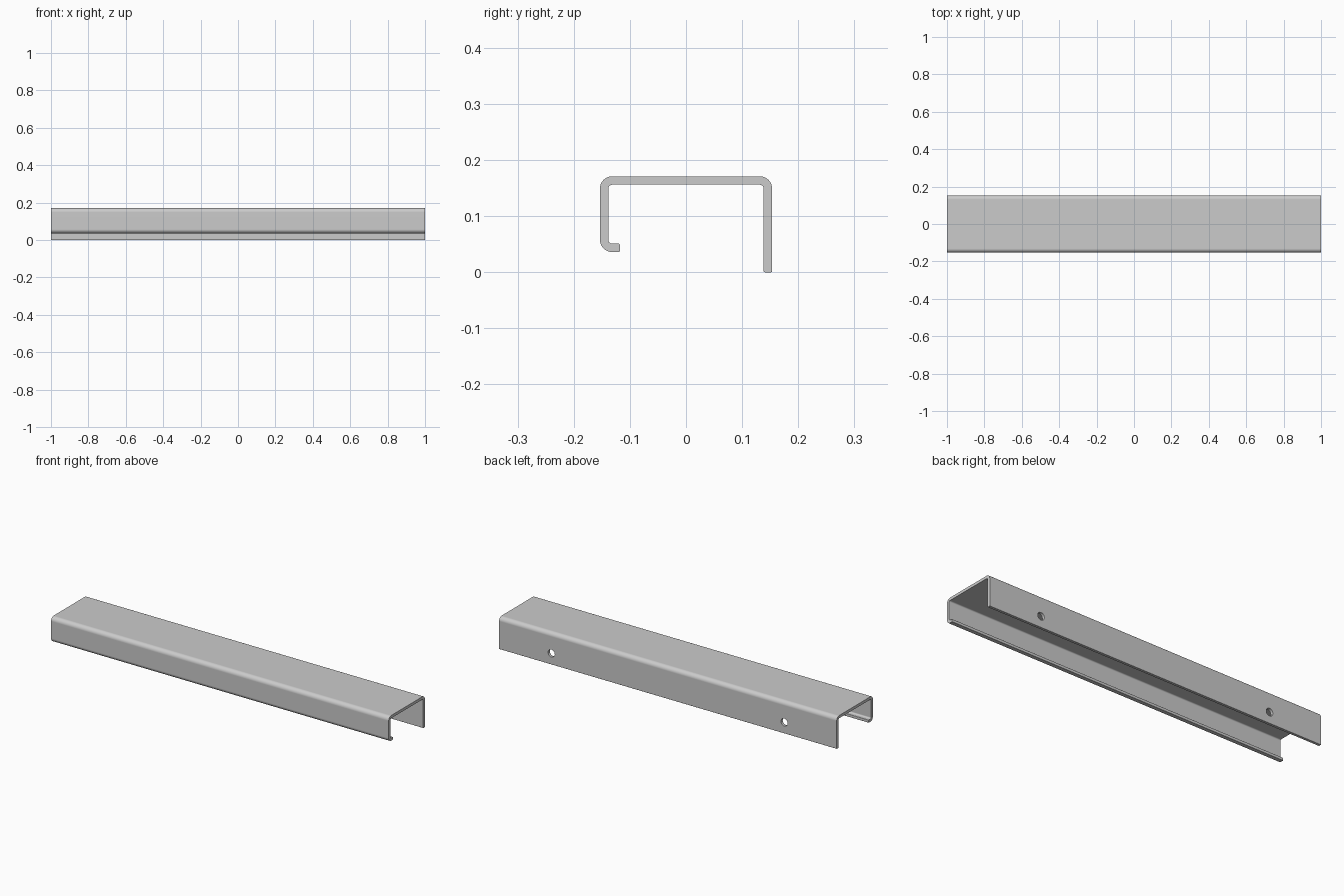
import bpy, bmesh
from math import pi, cos, sin, tan, acos
from mathutils import Vector

if "Cube" in bpy.data.objects:
    bpy.data.objects.remove(bpy.data.objects["Cube"])

L, W, H, T = 2.0, 0.307, 0.171, 0.015
A, B = -W / 2, W / 2
RO, RI, RE = 0.022, 0.007, 0.002      # outer bend, inner bend, edge rounding
LIP_Z, LIP_Y = 0.036, -0.118

# Cross-section corners: y, z, fillet radius
CORNERS = [
    (B, 0, RE), (B, H, RO), (A, H, RO), (A, LIP_Z, RO),
    (LIP_Y, LIP_Z, RE), (LIP_Y, LIP_Z + T, RE),
    (A + T, LIP_Z + T, RI), (A + T, H - T, RI),
    (B - T, H - T, RI), (B - T, 0, RE),
]


def rounded(corners):
    pts, n = [], len(corners)
    for i, (y, z, r) in enumerate(corners):
        p = Vector((y, z))
        a = (Vector(corners[i - 1][:2]) - p).normalized()
        b = (Vector(corners[(i + 1) % n][:2]) - p).normalized()
        centre = p + (a + b) * r          # right-angle fillet
        steps = 3 if r == RE else 8
        for k in range(steps + 1):
            t = k / steps * pi / 2
            pts.append(centre - b * r * cos(t) - a * r * sin(t))
    return pts


# Bent sheet channel, extruded along x
bm = bmesh.new()
face = bm.faces.new([bm.verts.new((-L / 2, p.x, p.y)) for p in rounded(CORNERS)])
ext = bmesh.ops.extrude_face_region(bm, geom=[face], use_keep_orig=True)
verts = [g for g in ext["geom"] if isinstance(g, bmesh.types.BMVert)]
bmesh.ops.translate(bm, verts=verts, vec=(L, 0, 0))
bmesh.ops.recalc_face_normals(bm, faces=bm.faces)
mesh = bpy.data.meshes.new("channel_rail")
bm.to_mesh(mesh)
bm.free()
rail = bpy.data.objects.new("channel_rail", mesh)
bpy.context.collection.objects.link(rail)

# Two screw holes through the back flange
for x in (-0.69, 0.69):
    bpy.ops.mesh.primitive_cylinder_add(vertices=32, radius=0.02, depth=0.1,
                                        location=(x, B, 0.06), rotation=(pi / 2, 0, 0))
    cutter = bpy.context.object
    cutter.name = "hole_cutter"
    cutter.hide_render = True
    bpy.context.view_layer.objects.active = rail
    mod = rail.modifiers.new("hole", 'BOOLEAN')
    mod.operation, mod.solver, mod.object = 'DIFFERENCE', 'EXACT', cutter
    bpy.ops.object.modifier_apply(modifier=mod.name)
    bpy.data.objects.remove(cutter)

# Smooth bends with crisp flats
bpy.ops.object.select_all(action='DESELECT')
rail.select_set(True)
bpy.context.view_layer.objects.active = rail
bpy.ops.object.shade_smooth_by_angle(angle=pi / 5)
wn = rail.modifiers.new("flat_faces", 'WEIGHTED_NORMAL')
wn.keep_sharp = True
